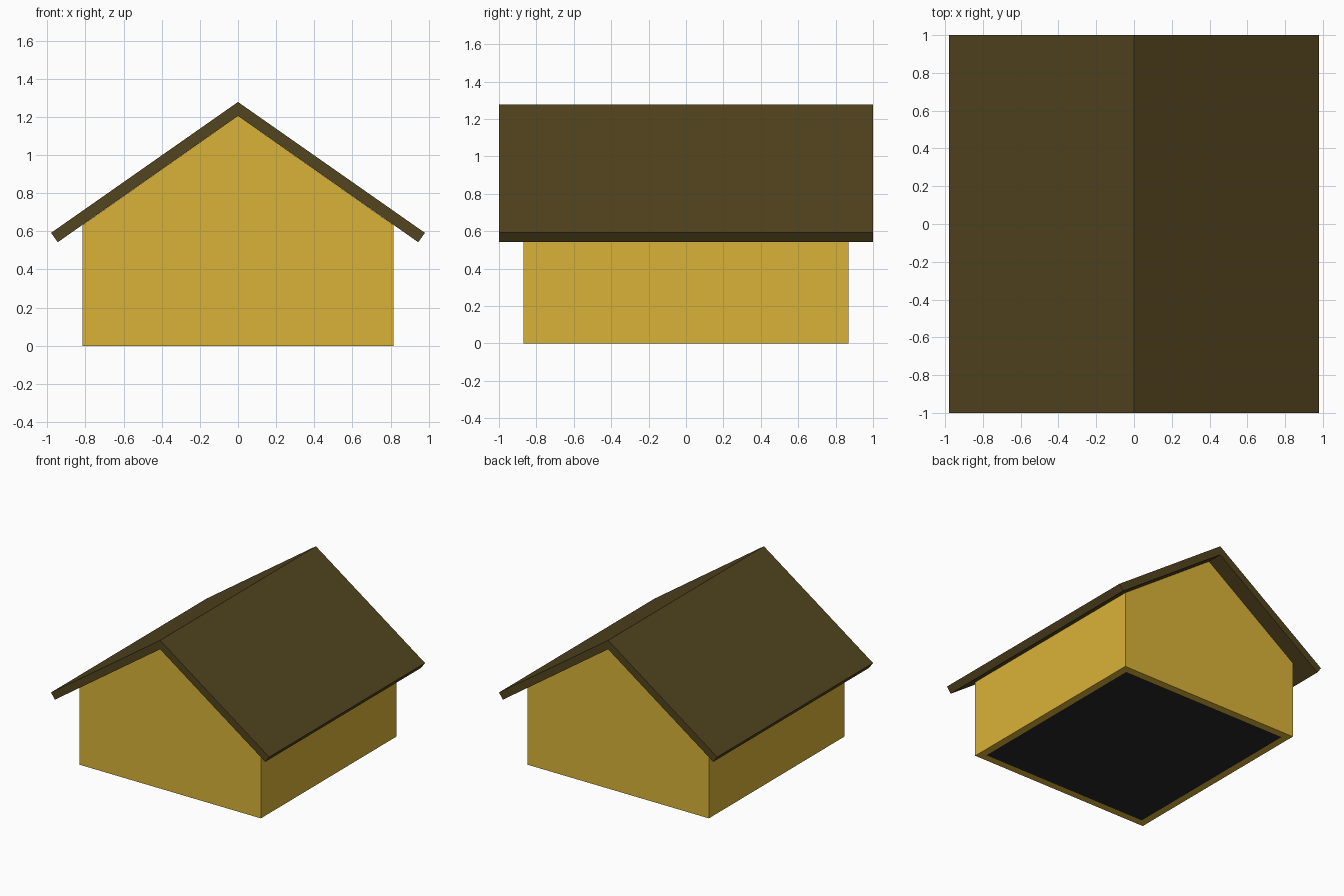
import bpy, bmesh

if "Cube" in bpy.data.objects:
    bpy.data.objects.remove(bpy.data.objects["Cube"])

WALL_X, WALL_Y = 0.815, 0.87
WALL_T = 0.06
EAVE_Z, PEAK_Z = 0.633, 1.205


def material(name, color):
    m = bpy.data.materials.new(name)
    m.diffuse_color = (*color, 1.0)
    m.use_nodes = True
    m.node_tree.nodes["Principled BSDF"].inputs["Base Color"].default_value = m.diffuse_color
    return m


def prism(name, profile, half_depth, mat, open_top=False):
    """Extrude an (x, z) profile along y; open_top keeps only vertical faces."""
    bm = bmesh.new()
    face = bm.faces.new([bm.verts.new((x, -half_depth, z)) for x, z in profile])
    out = bmesh.ops.extrude_face_region(bm, geom=[face], use_keep_orig=True)
    moved = [g for g in out["geom"] if isinstance(g, bmesh.types.BMVert)]
    bmesh.ops.translate(bm, verts=moved, vec=(0, 2 * half_depth, 0))
    bmesh.ops.recalc_face_normals(bm, faces=bm.faces)
    if open_top:
        gone = [f for f in bm.faces if abs(f.normal.z) > 0.1]
        bmesh.ops.delete(bm, geom=gone, context="FACES_ONLY")
    mesh = bpy.data.meshes.new(name)
    bm.to_mesh(mesh)
    bm.free()
    mesh.materials.append(mat)
    obj = bpy.data.objects.new(name, mesh)
    bpy.context.collection.objects.link(obj)
    return obj


yellow = material("wall_yellow", (0.70, 0.45, 0.04))
brown = material("roof_brown", (0.085, 0.058, 0.013))
dark = material("floor_dark", (0.02, 0.02, 0.02))

# Walls: gabled shell, open underneath and below the roof
walls = prism("walls", [(-WALL_X, 0), (WALL_X, 0), (WALL_X, EAVE_Z),
                        (0, PEAK_Z), (-WALL_X, EAVE_Z)], WALL_Y, yellow, open_top=True)
shell = walls.modifiers.new("thickness", "SOLIDIFY")
shell.thickness = WALL_T
shell.offset = -1
shell.use_even_offset = True

# Roof: folded slab overhanging every wall
prism("roof", [(0, 1.278), (-0.98, 0.592), (-0.945, 0.543), (0, PEAK_Z),
               (0.945, 0.543), (0.98, 0.592)], 1.0, brown)

# Floor: thin slab fitted between the walls
fx = WALL_X - WALL_T
prism("floor", [(-fx, 0), (fx, 0), (fx, 0.03), (-fx, 0.03)], WALL_Y - WALL_T, dark)
